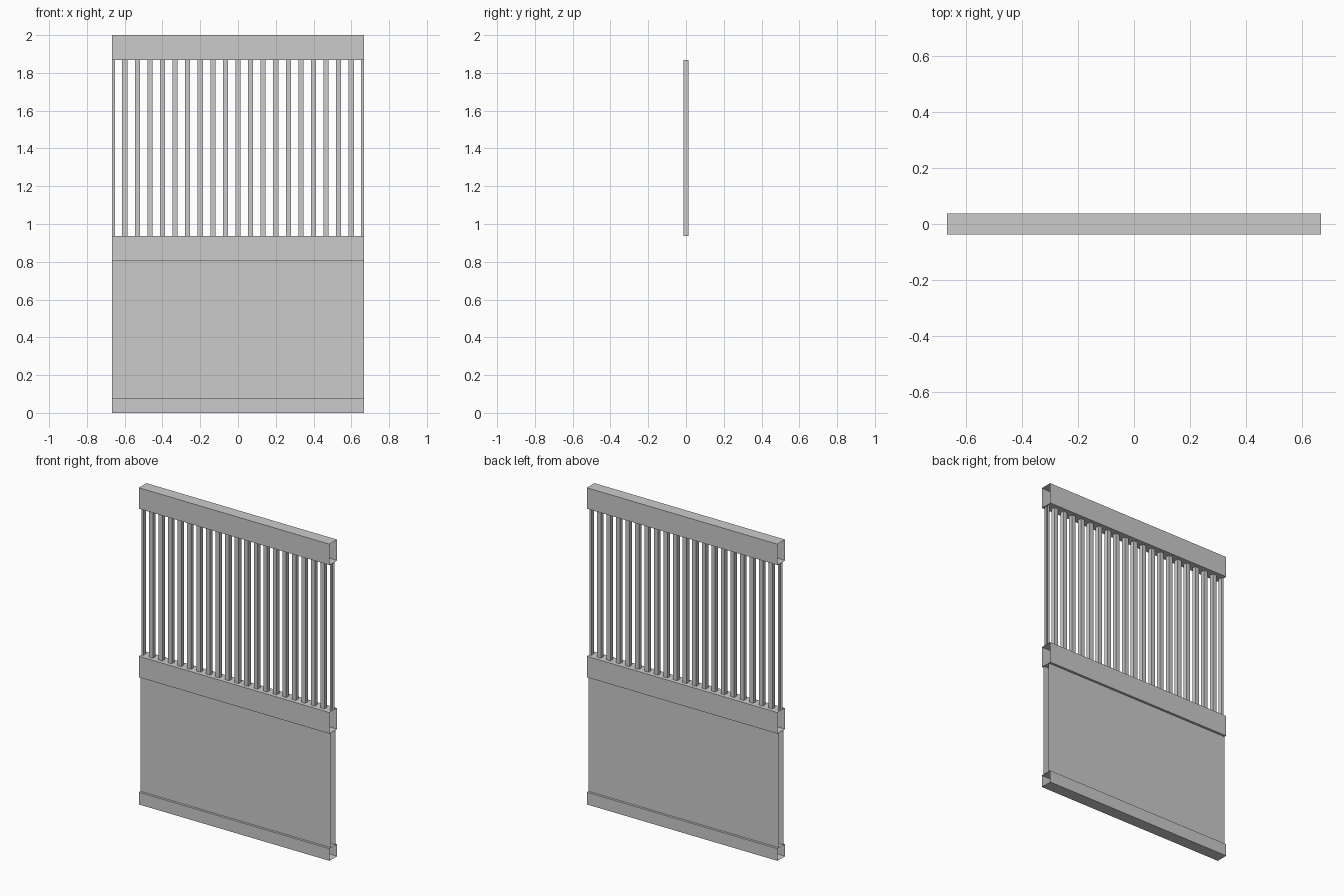
import bpy, bmesh

if "Cube" in bpy.data.objects:
    bpy.data.objects.remove(bpy.data.objects["Cube"])

HALF_W = 0.666      # half the panel width
PITCH = HALF_W / 10 # spacing of the vertical bars
BAR = 0.0135        # half thickness of a bar


def add_box(bm, lo, hi, open_sides=()):
    """Box between two corners, leaving out faces whose normal is listed."""
    verts = bmesh.ops.create_cube(bm, size=1)["verts"]
    faces = {f for v in verts for f in v.link_faces}
    bm.normal_update()
    drop = [f for f in faces
            if tuple(round(c) for c in f.normal) in open_sides]
    for v in verts:
        for i in range(3):
            v.co[i] = hi[i] if v.co[i] > 0 else lo[i]
    bmesh.ops.delete(bm, geom=drop, context='FACES_ONLY')


def finish(name, bm):
    mesh = bpy.data.meshes.new(name)
    bm.to_mesh(mesh)
    bm.free()
    obj = bpy.data.objects.new(name, mesh)
    bpy.context.collection.objects.link(obj)
    return obj


LEFT, RIGHT = (-1, 0, 0), (1, 0, 0)
DOWN, UP = (0, 0, -1), (0, 0, 1)

# Horizontal rails are hollow and open at both ends; the lower panel is
# a thinner hollow section with its top and bottom hidden in the rails
sections = [
    ("bottom_rail", 0.038, 0.0, 0.077, (LEFT, RIGHT)),
    ("lower_panel", 0.023, 0.077, 0.803, (LEFT, RIGHT, UP, DOWN)),
    ("middle_rail", 0.038, 0.803, 0.936, (LEFT, RIGHT)),
    ("top_rail", 0.038, 1.868, 2.0, (LEFT, RIGHT)),
]
for name, half_y, z0, z1, open_sides in sections:
    bm = bmesh.new()
    add_box(bm, (-HALF_W, -half_y, z0), (HALF_W, half_y, z1), open_sides)
    finish(name, bm)

# Square vertical bars, the outermost ones cut in half at the panel edge
bm = bmesh.new()
for i in range(-10, 11):
    x = i * PITCH
    cut = {-10: (LEFT,), 10: (RIGHT,)}.get(i, ())
    add_box(bm, (max(x - BAR, -HALF_W), -BAR, 0.936),
            (min(x + BAR, HALF_W), BAR, 1.868), (UP, DOWN) + cut)
finish("vertical_bars", bm)
